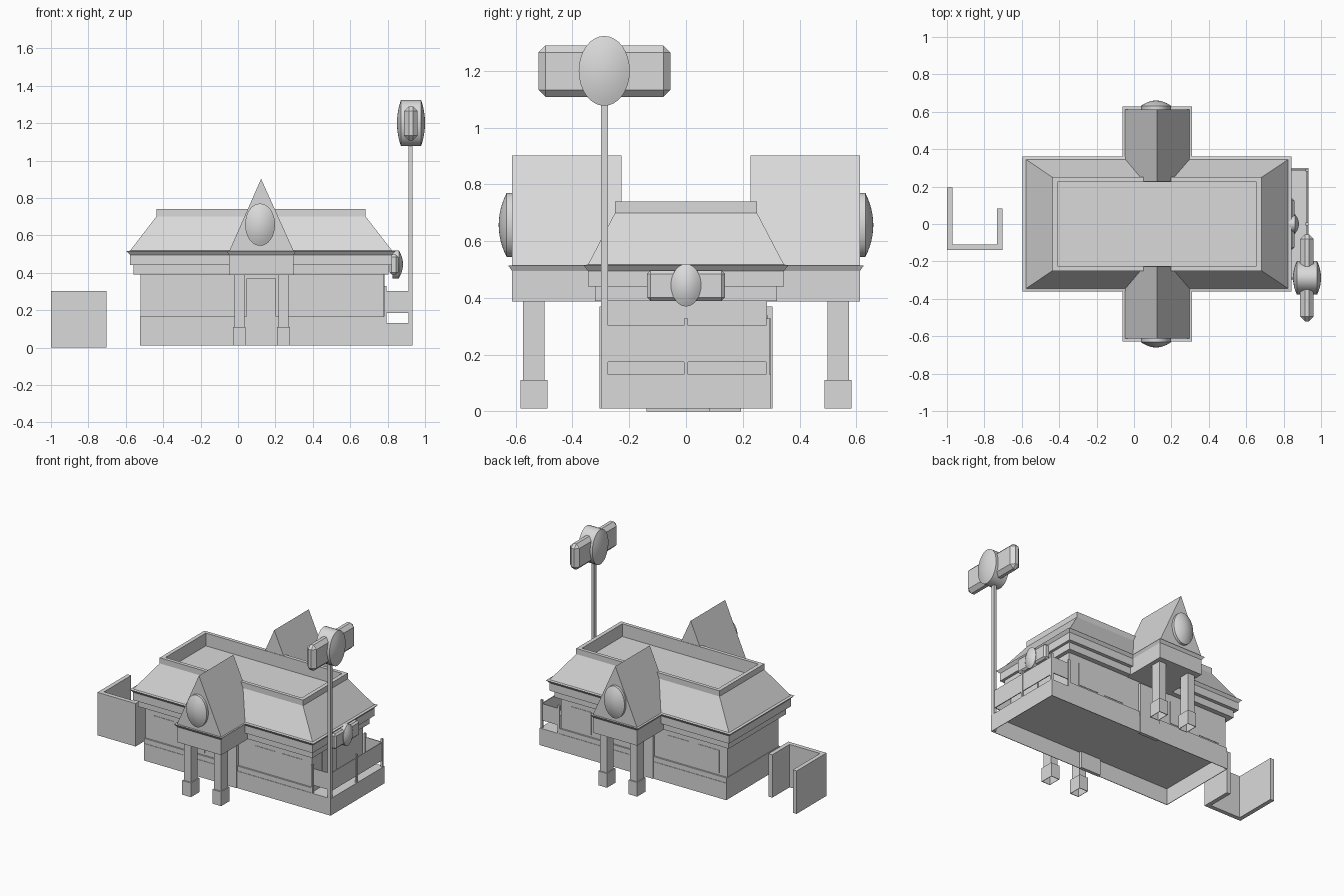
import bpy, bmesh, math
from mathutils import Vector

cube = bpy.data.objects.get("Cube")
if cube:
    bpy.data.objects.remove(cube, do_unlink=True)

grey = bpy.data.materials.new("plain grey")
grey.use_nodes = True
grey.diffuse_color = (0.7, 0.7, 0.7, 1)
grey.node_tree.nodes["Principled BSDF"].inputs["Base Color"].default_value = (0.7, 0.7, 0.7, 1)


def finish(name, bm):
    bmesh.ops.recalc_face_normals(bm, faces=bm.faces)
    mesh = bpy.data.meshes.new(name)
    bm.to_mesh(mesh)
    bm.free()
    mesh.materials.append(grey)
    ob = bpy.data.objects.new(name, mesh)
    bpy.context.collection.objects.link(ob)
    return ob


def loft(name, loops):
    """Skin a stack of point loops and cap both ends."""
    bm = bmesh.new()
    rings = [[bm.verts.new(p) for p in loop] for loop in loops]
    n = len(rings[0])
    for a, b in zip(rings, rings[1:]):
        for i in range(n):
            j = (i + 1) % n
            bm.faces.new((a[i], a[j], b[j], b[i]))
    bm.faces.new(rings[0])
    bm.faces.new(rings[-1])
    return finish(name, bm)


def rect(x0, x1, y0, y1, z):
    return [(x0, y0, z), (x1, y0, z), (x1, y1, z), (x0, y1, z)]


def box(name, x0, x1, y0, y1, z0, z1, chamfer=0):
    ob = loft(name, [rect(x0, x1, y0, y1, z) for z in (z0, z1)])
    if chamfer:
        mod = ob.modifiers.new("chamfer", "BEVEL")
        mod.width, mod.segments = chamfer, 1


def oval(name, centre, across, up, axis, profile, sides=32):
    """Domed oval badge; profile holds (distance along axis, radius factor)."""
    axis = Vector(axis)
    side = axis.cross(Vector((0, 0, 1)))
    loops = []
    for d, r in profile:
        loops.append([Vector(centre) + axis * d
                      + side * (across * r * math.cos(2 * math.pi * i / sides))
                      + Vector((0, 0, up * r * math.sin(2 * math.pi * i / sides)))
                      for i in range(sides)])
    ob = loft(name, loops)
    bpy.ops.object.select_all(action="DESELECT")
    ob.select_set(True)
    bpy.context.view_layer.objects.active = ob
    bpy.ops.object.shade_smooth_by_angle(angle=math.radians(35))


def dome(rim, tip, steps=6):
    """Profile from a straight rim to a rounded tip."""
    out = []
    for i in range(steps + 1):
        r = 1 - 0.97 * i / steps
        out.append((rim + (tip - rim) * (1 - r * r), r))
    return out


# Base, open underneath, which carries the building and the patio
loft("hollow_base",
     [rect(-0.525 + t, 0.934 - t, t - 0.30, 0.30 - t, z)
      for t, z in ((0.004, 0.126), (0.004, 0.01), (0, 0.01), (0, 0.13))])
box("wall_base", -0.525, 0.78, -0.297, 0.297, 0.128, 0.165)
box("upper_walls", -0.522, 0.778, -0.285, 0.285, 0.165, 0.40)
box("lower_cornice", -0.558, 0.805, -0.32, 0.32, 0.39, 0.44)
box("upper_cornice", -0.577, 0.824, -0.345, 0.345, 0.44, 0.50)

# Hipped roof with flared eave, parapet and sunken flat top
roof = [(-0.577, 0.824, 0.345, 0.495), (-0.595, 0.841, 0.361, 0.515),
        (-0.577, 0.824, 0.345, 0.518), (-0.437, 0.683, 0.25, 0.70),
        (-0.437, 0.683, 0.25, 0.74), (-0.409, 0.655, 0.225, 0.74),
        (-0.409, 0.655, 0.225, 0.65)]
loft("roof", [rect(a, b, -y, y, z) for a, b, y, z in roof])

# Hollow pillar profile: half width and height, inside first, then outside
pillar = [(0.024, 0.385), (0.024, 0.108), (0.031, 0.108), (0.031, 0.01),
          (0.034, 0.01), (0.034, 0.11), (0.027, 0.11), (0.027, 0.39)]

# Gabled porches, pillars, doorways and windows on front and back
for s, label in ((-1, "front"), (1, "back")):
    box(label + "_porch_beam", -0.047, 0.298, s * 0.28, s * 0.613, 0.387, 0.50)
    loft(label + "_porch_eave",
         [rect(-0.047, 0.298, s * 0.28, s * 0.613, 0.495),
          rect(-0.062, 0.309, s * 0.28, s * 0.627, 0.515)])
    loft(label + "_gable",
         [[(-0.047, y, 0.515), (0.298, y, 0.515), (0.1235, y, 0.902)]
          for y in (s * 0.613, s * 0.228)])
    oval(label + "_badge", (0.118, s * 0.61, 0.657), 0.08, 0.113, (0, s, 0),
         [(0, 1)] + dome(0.022, 0.05))
    for x in (0.007, 0.243):
        y = s * 0.536
        loft(label + "_pillar",
             [rect(x - w, x + w, y - w * 1.4, y + w * 1.4, z) for w, z in pillar])
    box(label + "_doorway", 0.045, 0.203, s * 0.28, s * 0.304, 0.01, 0.37)
    for x in (-0.46, -0.22, 0.33, 0.54):
        box(label + "_window", x, x + 0.16, s * 0.28, s * 0.288, 0.18, 0.34)

# Patio door, railing posts and railing panels
box("patio_door", 0.77, 0.783, -0.175, -0.02, 0.13, 0.39)
for x, y in ((0.787, -0.293), (0.787, 0.293), (0.925, 0), (0.925, 0.288)):
    box("railing_post", x - 0.007, x + 0.007, y - 0.007, y + 0.007, 0.13, 0.328)
for y in (-0.29, 0.29):
    box("side_railing_panel", 0.793, 0.92, y - 0.003, y + 0.003, 0.185, 0.303)
box("end_railing_panel", 0.921, 0.927, -0.285, 0.285, 0.175, 0.303)

# Sign on the patio end wall
box("wall_sign_bar", 0.81, 0.857, -0.137, 0.137, 0.39, 0.497, 0.012)
oval("wall_sign_oval", (0.825, 0, 0.445), 0.053, 0.075, (1, 0, 0),
     [(0, 1)] + dome(0.035, 0.057))

# Tall roadside sign
box("sign_pole", 0.911, 0.932, -0.30, -0.275, 0.01, 1.10)
box("pole_sign_bar", 0.888, 0.961, -0.52, -0.055, 1.108, 1.29, 0.025)
face = dome(0.054, 0.075)
oval("pole_sign_oval", (0.925, -0.288, 1.2), 0.09, 0.123, (1, 0, 0),
     [(-d, r) for d, r in reversed(face)] + face)

# Three-sided yard enclosure
box("yard_front_wall", -1.0, -0.702, -0.14, -0.11, 0, 0.303)
box("yard_long_wall", -1.0, -0.97, -0.11, 0.194, 0, 0.303)
box("yard_short_wall", -0.732, -0.702, -0.11, 0.082, 0, 0.303)
